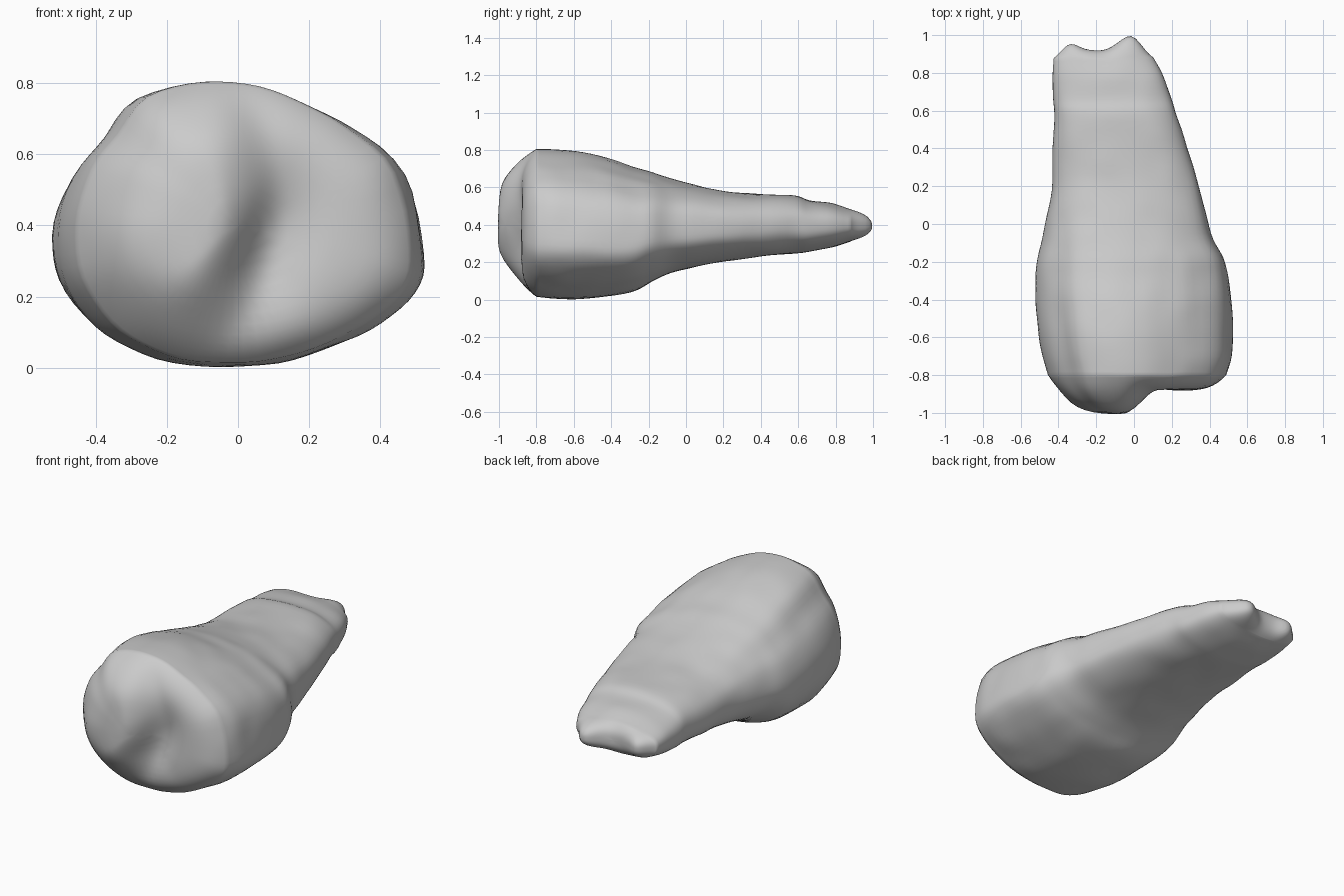
import bpy, bmesh, math
from mathutils import Vector, noise

if "Cube" in bpy.data.objects:
    bpy.data.objects.remove(bpy.data.objects["Cube"])


def catmull(a, b, c, d, t):
    return [0.5 * (2 * q + (r - p) * t + (2 * p - 5 * q + 4 * r - s) * t * t
                   + (3 * q - p - 3 * r + s) * t ** 3) for p, q, r, s in zip(a, b, c, d)]


def smooth_path(pts, steps, closed):
    n, out = len(pts), []
    for i in range(n if closed else n - 1):
        ids = [i - 1, i, i + 1, i + 2]
        ids = [k % n if closed else min(max(k, 0), n - 1) for k in ids]
        out += [catmull(*[pts[k] for k in ids], j / steps) for j in range(steps)]
    return out if closed else out + [list(pts[-1])]


def bump(v):
    return math.exp(-v * v)


def step(a, b, v):
    t = min(max((v - a) / (b - a), 0), 1)
    return t * t * (3 - 2 * t)


# Cross-section of the thick end, and its mapping to a -1..1 box
THICK = [(-.52, .40), (-.50, .25), (-.41, .12), (-.28, .04), (-.1, .005), (.1, .015),
         (.26, .06), (.40, .13), (.50, .22), (.52, .33), (.47, .55), (.32, .68),
         (.19, .745), (.05, .795), (-.12, .81), (-.30, .768), (-.39, .66), (-.47, .56)]
section = [(x / .52, (z - .4075) / .4025) for x, z in smooth_path(THICK, 4, True)]


def ring(xl, xr, zl, zh, blend):
    """Section fitted to bounds; blend moves it towards a rounded slab."""
    pts = []
    for u, v in section:
        a = math.atan2(v, u)
        c, s = math.cos(a), math.sin(a)
        k = (abs(c) ** 2.5 + abs(s) ** 2.5) ** (-1 / 2.5)
        u, v = u + (k * c - u) * blend, v + (k * s - v) * blend
        pts.append(((xl + xr) / 2 + u * (xr - xl) / 2, (zl + zh) / 2 + v * (zh - zl) / 2))
    return pts


# y, left, right, bottom, top, blend
STATIONS = [(-.80, -.455, .485, .015, .805, 0), (-.70, -.485, .515, .006, .803, 0),
            (-.55, -.51, .52, .005, .785, 0), (-.40, -.52, .515, .02, .75, .1),
            (-.27, -.522, .50, .05, .705, .2), (-.18, -.51, .475, .095, .68, .3),
            (-.08, -.485, .42, .14, .648, .4), (.05, -.46, .385, .175, .612, .6),
            (.22, -.432, .34, .207, .578, .8), (.40, -.43, .285, .23, .565, .9),
            (.58, -.422, .225, .248, .555, 1), (.66, -.425, .20, .257, .53, 1),
            (.78, -.43, .155, .28, .513, 1), (.88, -.425, .105, .31, .485, 1)]


def front_face(x, z):
    # Proud oval left lobe, lower right lobe, crease between them
    r = math.hypot((x + .19) / .22, (z - .46) / .31)
    left = 1 - step(.6, 1.5, r)
    y = -.885 - .12 * left
    y += .045 * bump((x - .09 - .35 * (z - .35)) / .1) * bump((z - .33) / .18)
    return y, 7 - 3 * left


def back_face(x, z):
    # Two knuckles with a dip between
    return .92 + .065 * bump((x + .36) / .07) + .1 * bump(x / .09), 3


def cap(base, y0, face):
    cx = sum(p[0] for p in base) / len(base)
    cz = sum(p[1] for p in base) / len(base)
    rows = []
    for s in (.98, .95, .91, .86, .8, .73, .65, .56, .47, .38, .29, .2, .12, .05, .005):
        row = []
        for x, z in base:
            px, pz = cx + (x - cx) * s, cz + (z - cz) * s
            y, p = face(px, pz)
            row.append(Vector((px, y0 + (y - y0) * (1 - s ** p), pz)))
        rows.append(row)
    return rows


# Stack of rings: front cap, body, back cap
rows = []
for y, xl, xr, zl, zh, b in smooth_path(STATIONS, 4, False):
    rows.append([Vector((x, y, z)) for x, z in ring(xl, xr, zl, zh, b)])
first = [(p.x, p.z) for p in rows[0]]
last = [(p.x, p.z) for p in rows[-1]]
rows = cap(first, -.80, front_face)[::-1] + rows + cap(last, .88, back_face)

bm = bmesh.new()
grid = []
for row in rows:
    line = []
    for p in row:
        q = p + noise.noise_vector(p * 7) * .005      # lumpy surface
        q.z = max(q.z, 0)
        line.append(bm.verts.new(q))
    grid.append(line)
n = len(section)
for a, b in zip(grid, grid[1:]):
    for i in range(n):
        j = (i + 1) % n
        bm.faces.new((a[i], a[j], b[j], b[i]))
bm.faces.new(grid[0])
bm.faces.new(grid[-1])
bmesh.ops.recalc_face_normals(bm, faces=bm.faces)
mesh = bpy.data.meshes.new("tapered_lump")
bm.to_mesh(mesh)
bm.free()
lump = bpy.data.objects.new("tapered_lump", mesh)
bpy.context.collection.objects.link(lump)
bpy.context.view_layer.objects.active = lump
lump.select_set(True)
bpy.ops.object.shade_smooth_by_angle(angle=math.radians(50))
